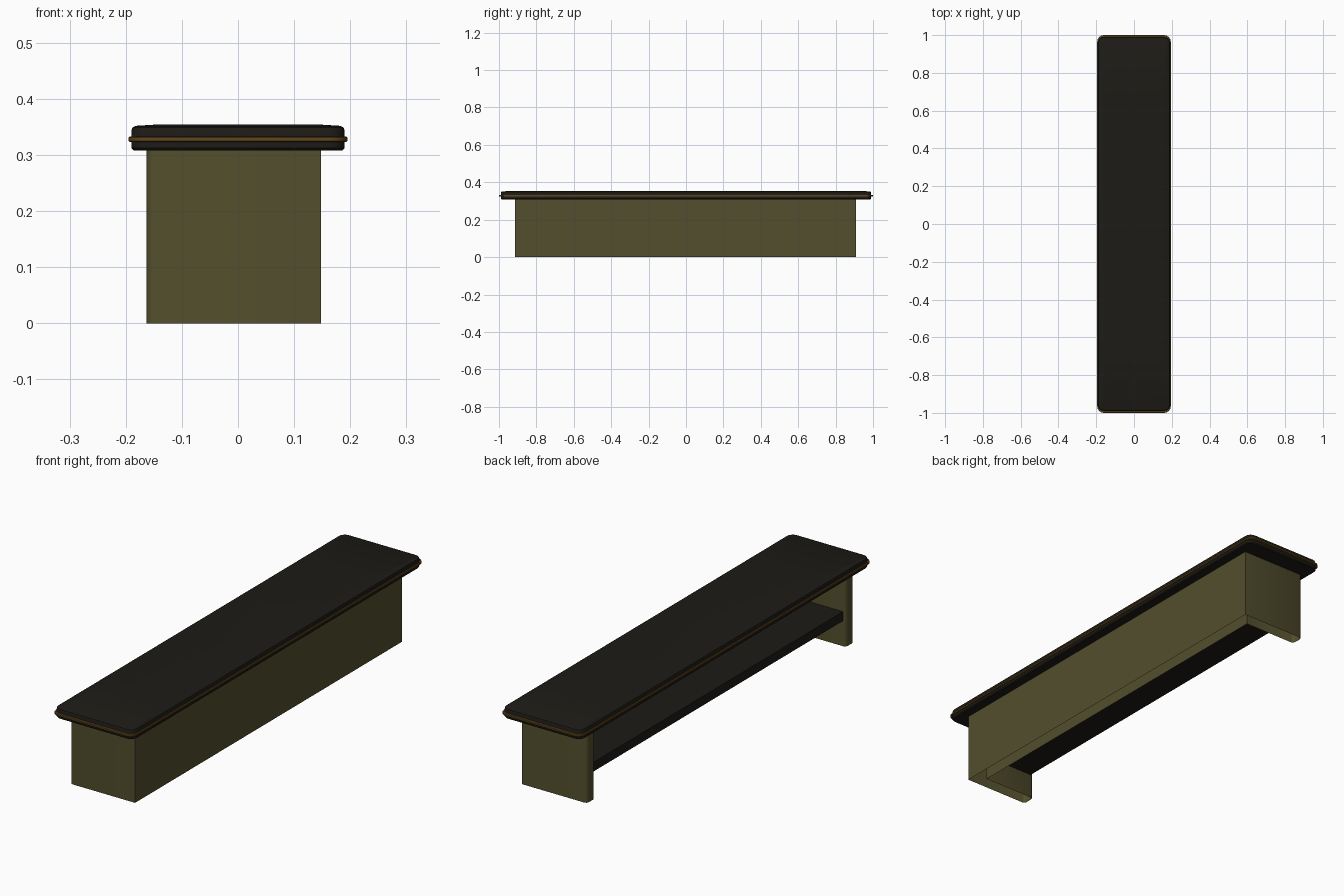
import bpy, bmesh
from math import cos, sin, pi, radians

if "Cube" in bpy.data.objects:
    bpy.data.objects.remove(bpy.data.objects["Cube"])


def material(name, rgb):
    m = bpy.data.materials.new(name)
    m.diffuse_color = (*rgb, 1)
    m.use_nodes = True
    m.node_tree.nodes["Principled BSDF"].inputs["Base Color"].default_value = m.diffuse_color
    return m


olive = material("olive_paint", (0.085, 0.077, 0.026))
black = material("black_top", (0.012, 0.011, 0.008))
brass = material("brown_trim", (0.12, 0.062, 0.012))


def finish(bm, name, mat, angle=35):
    bmesh.ops.recalc_face_normals(bm, faces=bm.faces)
    me = bpy.data.meshes.new(name)
    bm.to_mesh(me)
    bm.free()
    me.materials.append(mat)
    ob = bpy.data.objects.new(name, me)
    bpy.context.collection.objects.link(ob)
    bpy.ops.object.select_all(action='DESELECT')
    ob.select_set(True)
    bpy.context.view_layer.objects.active = ob
    bpy.ops.object.shade_smooth_by_angle(angle=radians(angle))
    return ob


def rounded_rect(hx, hy, r, seg=4):
    pts = []
    for k, (sx, sy) in enumerate([(1, 1), (-1, 1), (-1, -1), (1, -1)]):
        for i in range(seg + 1):
            a = (k + i / seg) * pi / 2
            pts.append((sx * (hx - r) + r * cos(a), sy * (hy - r) + r * sin(a)))
    return pts


def loft(name, mat, sections, ring=False):
    """Skin rounded rectangles (half x, half y, radius, z); cap or close as a ring."""
    bm = bmesh.new()
    loops = [[bm.verts.new((x, y, z)) for x, y in rounded_rect(hx, hy, r)]
             for hx, hy, r, z in sections]
    pairs = list(zip(loops, loops[1:]))
    if ring:
        pairs.append((loops[-1], loops[0]))
    else:
        bm.faces.new(loops[0])
        bm.faces.new(loops[-1])
    for a, b in pairs:
        n = len(a)
        for i in range(n):
            j = (i + 1) % n
            bm.faces.new((a[i], a[j], b[j], b[i]))
    return finish(bm, name, mat)


# Body: C-shaped wall, open to -x, hollow shell open underneath
x0, x1, y0, y1, t, c = -0.163, 0.148, -0.915, 0.91, 0.055, 0.012


def tip(y_out, y_in):
    # softened free end of an end panel, from outer to inner face
    s = 1 if y_in > y_out else -1
    k = c * 0.3
    return [(x0 + c, y_out), (x0 + k, y_out + s * k), (x0, y_out + s * c),
            (x0, y_in - s * c), (x0 + k, y_in - s * k), (x0 + c, y_in)]


profile = ([(x1, y1), (x1, y0)] + tip(y0, y0 + t)
           + [(x1 - t, y0 + t), (x1 - t, y1 - t)] + tip(y1, y1 - t)[::-1])
bm = bmesh.new()
low = [bm.verts.new((x, y, 0)) for x, y in profile]
high = [bm.verts.new((x, y, 0.31)) for x, y in profile]
for i in range(len(low)):
    j = (i + 1) % len(low)
    bm.faces.new((low[i], low[j], high[j], high[i]))
bm.faces.new(high)
finish(bm, "counter_body", olive, 50)

# Inner shelf between the end panels
bm = bmesh.new()
bmesh.ops.create_cube(bm, size=1)
sx0, sx1 = -0.15, x1 - t
for v in bm.verts:
    v.co.x = (sx0 + sx1) / 2 + v.co.x * (sx1 - sx0)
    v.co.y = (y0 + y1) / 2 + v.co.y * (y1 - y0 - 2 * t)
    v.co.z = 0.13 + v.co.z * 0.04
finish(bm, "inner_shelf", black)

# Countertop slab with eased edges and a faint crown
loft("countertop", black, [
    (0.186, 0.985, 0.026, 0.308), (0.190, 0.989, 0.030, 0.312),
    (0.190, 0.989, 0.030, 0.344), (0.188, 0.987, 0.028, 0.349),
    (0.182, 0.980, 0.022, 0.352), (0.150, 0.660, 0.010, 0.354)])

# Trim band around the countertop edge
loft("edge_trim", brass, [
    (0.188, 0.987, 0.028, 0.323), (0.193, 0.998, 0.033, 0.323),
    (0.195, 1.000, 0.035, 0.325), (0.195, 1.000, 0.035, 0.331),
    (0.193, 0.998, 0.033, 0.333), (0.188, 0.987, 0.028, 0.333)], ring=True)
